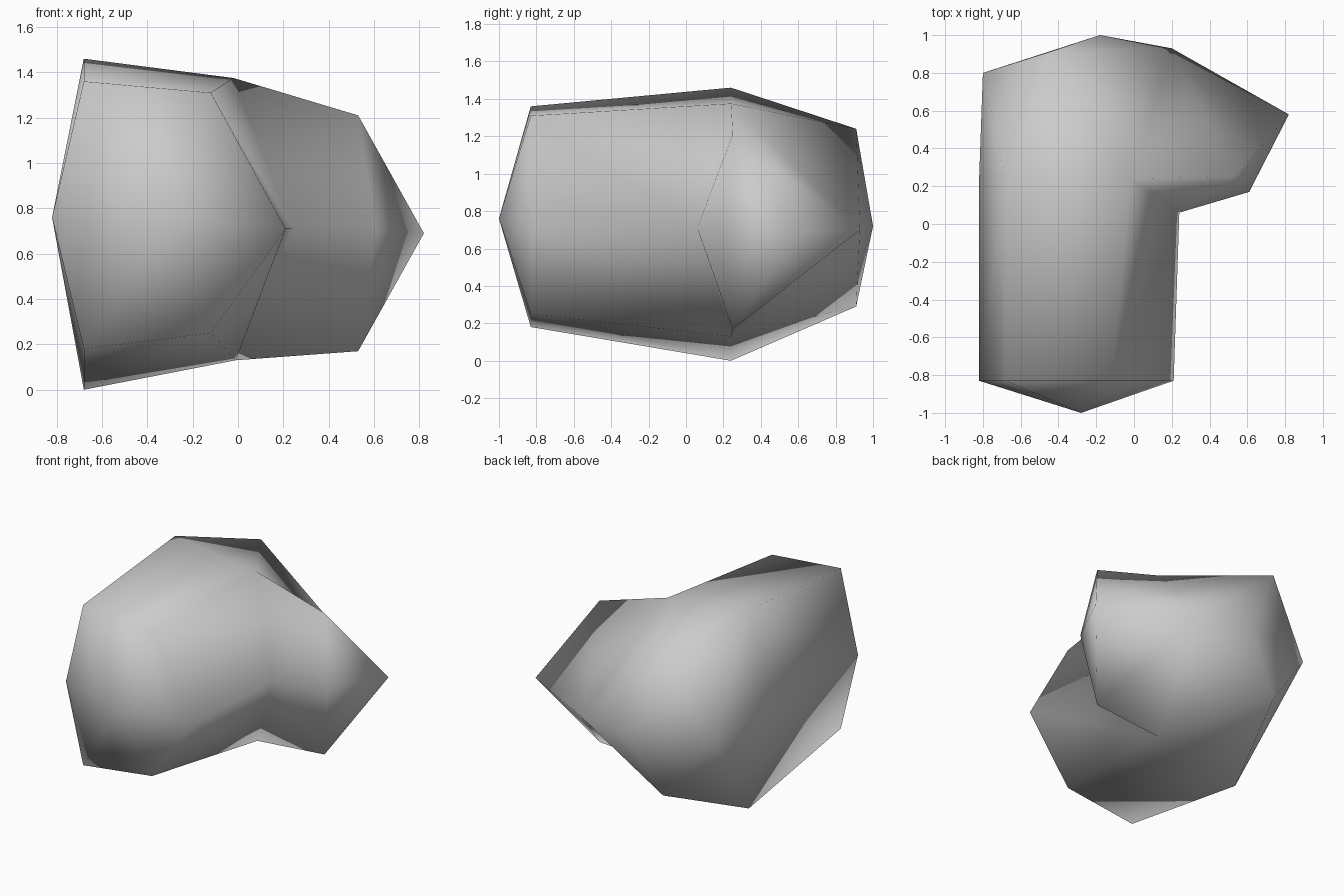
import bpy
import bmesh

default = bpy.data.objects.get("Cube")
if default:
    bpy.data.objects.remove(default, do_unlink=True)

# One plain colour
grey = bpy.data.materials.new("plain_grey")
grey.use_nodes = True
colour = (0.6, 0.6, 0.6, 1)
grey.diffuse_color = colour
grey.node_tree.nodes["Principled BSDF"].inputs["Base Color"].default_value = colour

bm = bmesh.new()


def ring(points):
    return [bm.verts.new(p) for p in points]


def bridge(first, second):
    for i in range(len(first)):
        j = (i + 1) % len(first)
        bm.faces.new((first[i], first[j], second[j], second[i]))


def fan(centre, rim, closed=False):
    pairs = list(zip(rim, rim[1:]))
    if closed:
        pairs.append((rim[-1], rim[0]))
    for a, b in pairs:
        bm.faces.new((centre, a, b))


# Front leg: two six-sided rings running outer side, top, inner side, bottom
front_profile = [(-.82, .76), (-.68, 1.36), (-.12, 1.31),
                 (.21, .71), (-.12, .25), (-.68, .18)]
front = ring([(x, -.83, z) for x, z in front_profile])
bend = ring([(-.82, .24, .76), (-.68, .24, 1.46), (-.02, .24, 1.375),
             (.24, .06, .71), (-.01, .24, .13), (-.68, .24, 0)])
bridge(front, bend)

# Pointed front cap
front_tip = bm.verts.new((-.28, -1, .76))
fan(front_tip, front, closed=True)

# Elbow and side arm: points along the middle height
outer, rear, corner, arm_tip, inner = ring([
    (-.8, .8, .75), (-.18, 1, .72), (.2, .93, .7),
    (.82, .58, .69), (.61, .17, .71)])
top_rear, top_arm, low_rear, low_arm = ring([
    (-.45, .91, 1.24), (.53, .25, 1.21), (-.45, .91, .29), (.53, .25, .17)])
bend_outer, top_outer, top_inner, bend_inner, low_inner, low_outer = bend

# Upper and lower halves share one layout, with a valley behind the arm
for edge_outer, edge_inner, edge_rear, edge_arm in (
        (top_outer, top_inner, top_rear, top_arm),
        (low_outer, low_inner, low_rear, low_arm)):
    fan(outer, [bend_outer, edge_outer, edge_rear, rear])
    fan(edge_inner, [edge_outer, edge_rear, corner, edge_arm, bend_inner])
    fan(edge_arm, [bend_inner, inner, arm_tip, corner])
    fan(rear, [edge_rear, corner])

bmesh.ops.recalc_face_normals(bm, faces=bm.faces)
for face in bm.faces:
    face.smooth = True

mesh = bpy.data.meshes.new("bent_body")
bm.to_mesh(mesh)
bm.free()
mesh.materials.append(grey)
body = bpy.data.objects.new("bent_body", mesh)
bpy.context.collection.objects.link(body)
